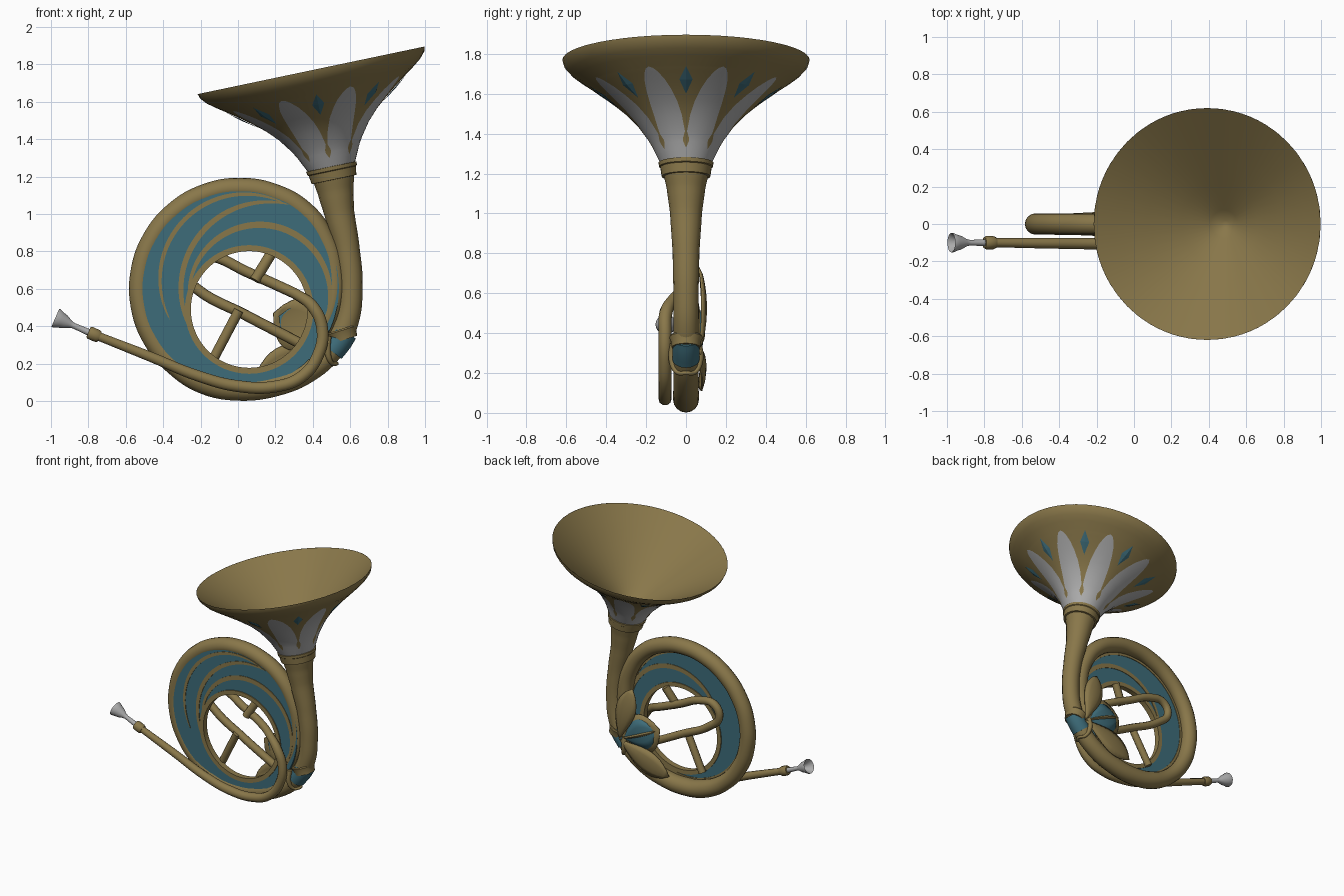
import bpy, bmesh, math
from mathutils import Vector, Matrix

cube = bpy.data.objects.get("Cube")
if cube:
    bpy.data.objects.remove(cube, do_unlink=True)


def material(name, rgb):
    m = bpy.data.materials.new(name)
    m.use_nodes = True
    m.diffuse_color = (*rgb, 1)
    m.node_tree.nodes["Principled BSDF"].inputs["Base Color"].default_value = (*rgb, 1)
    return m


GOLD = material("old gold", (0.25, 0.185, 0.068))
TEAL = material("teal enamel", (0.048, 0.152, 0.195))
SILVER = material("silver", (0.42, 0.42, 0.42))
BELL = Matrix.Translation((0.5, 0, 1.25)) @ Matrix.Rotation(math.radians(-11.85), 4, 'Y')


def finish(name, bm, mats, smooth=True, recalc=True):
    bmesh.ops.remove_doubles(bm, verts=bm.verts, dist=0.0003)
    if recalc:
        bmesh.ops.recalc_face_normals(bm, faces=bm.faces)
    me = bpy.data.meshes.new(name)
    bm.to_mesh(me)
    bm.free()
    ob = bpy.data.objects.new(name, me)
    bpy.context.collection.objects.link(ob)
    for m in mats:
        me.materials.append(m)
    if smooth:
        bpy.ops.object.select_all(action='DESELECT')
        ob.select_set(True)
        bpy.context.view_layer.objects.active = ob
        bpy.ops.object.shade_smooth_by_angle(angle=math.radians(40))
    return ob


def tube(name, pts, r, mat=GOLD, radii=None, sides=3):
    """Round tube along a smooth path, with an optional radius for each point."""
    cu = bpy.data.curves.new(name, 'CURVE')
    cu.dimensions = '3D'
    cu.bevel_depth, cu.bevel_resolution = r, sides
    cu.resolution_u, cu.use_fill_caps = 6, True
    sp = cu.splines.new('BEZIER')
    sp.bezier_points.add(len(pts) - 1)
    for i, (bp, p) in enumerate(zip(sp.bezier_points, pts)):
        bp.co = p
        bp.handle_left_type = bp.handle_right_type = 'AUTO'
        bp.radius = radii[i] / r if radii else 1
    tmp = bpy.data.objects.new(name + "_path", cu)
    bpy.context.collection.objects.link(tmp)
    dg = bpy.context.evaluated_depsgraph_get()
    me = bpy.data.meshes.new_from_object(tmp.evaluated_get(dg))
    bpy.data.objects.remove(tmp, do_unlink=True)
    bm = bmesh.new()
    bm.from_mesh(me)
    return finish(name, bm, [mat])


def lathe(name, profile, matrix, mat, sides=36):
    """Spin (height, radius) pairs about the local z axis."""
    bm = bmesh.new()
    vs = [bm.verts.new((r, 0, h)) for h, r in profile]
    es = [bm.edges.new(p) for p in zip(vs, vs[1:])]
    bmesh.ops.spin(bm, geom=vs + es, cent=(0, 0, 0), axis=(0, 0, 1),
                   angle=math.tau, steps=sides)
    bm.transform(matrix)
    return finish(name, bm, [mat])


def along(a, b):
    d = Vector(b) - Vector(a)
    return Matrix.Translation(a) @ d.to_track_quat('Z', 'Y').to_matrix().to_4x4()


def band(name, outer, inner, y0, y1, mat):
    """Slab between two matching (x, z) outlines."""
    bm = bmesh.new()
    loops = [[bm.verts.new((x, y, z)) for x, z in line]
             for line, y in ((outer, y0), (inner, y0), (inner, y1), (outer, y1))]
    for a, b in zip(loops, loops[1:] + loops[:1]):
        for i in range(len(a) - 1):
            bm.faces.new((a[i], a[i + 1], b[i + 1], b[i]))
    return finish(name, bm, [mat])


def arc(c, r, a0=0, a1=360, n=64):
    angles = [math.radians(a0 + (a1 - a0) * i / n) for i in range(n + 1)]
    rad = r if callable(r) else lambda t: r
    return [(c[0] + rad(i / n) * math.cos(a), c[1] + rad(i / n) * math.sin(a))
            for i, a in enumerate(angles)]


def polar(s, r, degrees):
    a = math.radians(degrees)
    return (r * math.cos(a), r * math.sin(a), s)


# Bell: rows of height, radius, half gap between petals (degrees)
rows = [(0, .128, 0), (.05, .152, 0), (.08, .166, 5), (.095, .174, 5),
        (.125, .192, 1.5), (.2, .246, 5), (.26, .304, 8.5), (.31, .364, 12),
        (.35, .416, 15), (.38, .458, 18), (.395, .479, 20), (.403, .49, 22.5),
        (.44, .543, 14), (.47, .582, 14), (.505, .613, 14), (.53, .62, 14)]
bm = bmesh.new()
grid = []
for s, r, g in rows:
    half = [0, g / 2, g, (g + 22.5) / 2]
    cols = half + [22.5] + [45 - a for a in half[:0:-1]]
    grid.append([bm.verts.new(polar(s, r, 45 * k + a)) for k in range(8) for a in cols])
n = len(grid[0])
for i in range(len(rows) - 1):
    for j in range(n):
        k = (j + 1) % n
        f = bm.faces.new((grid[i][j], grid[i][k], grid[i + 1][k], grid[i + 1][j]))
        if rows[i][0] < .403 and 2 <= j % 8 <= 5:
            f.material_index = 1
bm.transform(BELL)
finish("bell", bm, [GOLD, SILVER], recalc=False)

# Enamel gems between the petals, raised slightly from the bell
for k in range(8):
    bm = bmesh.new()
    low, right, high, left, peak = [bm.verts.new(polar(s, r, 45 * k + a)) for s, r, a in
                                    [(.287, .339, 0), (.345, .414, 4.6), (.398, .487, 0),
                                     (.345, .414, -4.6), (.342, .42, 0)]]
    for a, b in ((low, right), (right, high), (high, left), (left, low)):
        bm.faces.new((a, b, peak))
    bm.transform(BELL)
    finish(f"gem_{k}", bm, [TEAL], smooth=False, recalc=False)

# Bell lining: an open cone narrowing into the throat
bm = bmesh.new()
lining = [(.53, .62), (.45, .521), (.33, .372), (.2, .211), (.09, .074), (.05, .02)]
rings = [[bm.verts.new(polar(s, r, 9 * j)) for j in range(40)] for s, r in lining]
for a, b in zip(rings, rings[1:]):
    for j in range(40):
        bm.faces.new((a[j - 1], a[j], b[j], b[j - 1]))
bm.faces.new(rings[-1])
bm.transform(BELL)
finish("bell_lining", bm, [GOLD], recalc=False)

# Collar under the bell
lathe("bell_collar", [(-.07, .07), (-.066, .122), (-.02, .129), (-.016, .135),
                      (.004, .138), (.006, .12)], BELL, GOLD)

# Main tube: down from the bell, along the bottom and around the ring
C, R = (.01, .602), .535
path = [(.51, 0, 1.2), (.522, 0, 1.12), (.543, 0, 1), (.585, 0, .8), (.603, 0, .6),
        (.58, 0, .42), (.505, 0, .28), (.37, 0, .16), (.2, 0, .09)]
radii = [.113, .096, .08, .067, .063, .063, .063, .063, .064]
for a in range(270, -31, -20):
    t = math.radians(a)
    rr = R - max(0, 50 - a) * .0006
    path.append((C[0] + rr * math.cos(t), 0, C[1] + rr * math.sin(t)))
    radii.append(.065 if a > 240 else .057)
tube("main_tube", path, .06, radii=radii, sides=6)

# Enamelled plate with an off-centre round hole, gold rims and crescent stripes
H, HR = (.06, .49), .312
Y0, Y1 = -.054, -.025
band("plate", arc(C, .53), arc(H, HR + .004), Y0, Y1, TEAL)
band("hole_rim", arc(H, HR + .032), arc(H, HR), Y0 - .007, Y1 + .007, GOLD)
band("back_border", arc(C, .53), arc(C, .465), Y1 - .004, Y1 + .004, GOLD)


def stripe(name, c, r, a0, a1, w, y):
    """Thin curved stripe, tapering at both ends."""
    edges = [arc(c, lambda u: r + sign * w * math.sin(math.pi * u) ** .5, a0, a1)
             for sign in (1, -1)]
    band(name, *edges, y - .004, y + .004, GOLD)


stripe("outer_stripe", (.04, .65), .457, 62, 208, .012, Y0)
stripe("middle_stripe", (.16, .6), .465, 76, 219, .015, Y0)
stripe("inner_stripe_front", (.115, .565), .378, -30, 185, .017, Y0)
stripe("inner_stripe_back", (.115, .565), .378, -30, 185, .017, Y1)

# Mouth pipe, bending back across the hole and joined to the lower pipe behind the plate
tube("mouth_pipe", [(-.76, -.1, .352), (-.47, -.103, .238), (-.2, -.105, .13),
                    (0, -.105, .08), (.2, -.105, .078), (.34, -.105, .13),
                    (.43, -.105, .25), (.45, -.105, .39), (.4, -.1, .505),
                    (.33, -.07, .56), (.24, -.03, .605), (.05, 0, .69), (-.14, .02, .775),
                    (-.26, .025, .775), (-.3, .025, .69), (-.22, .02, .6),
                    (.04, 0, .46), (.33, -.005, .31)], .03,
     radii=[.024, .028, .031] + [.033] * 6 + [.029] * 9)

# Braces
tube("upper_brace", [(.175, 0, .785), (.09, -.03, .645)], .029)
tube("lower_brace", [(.005, -.02, .485), (-.14, 0, .21)], .027)

# Ferrule and mouthpiece
M = along((-.74, -.1, .343), (-.975, -.1, .445))
lathe("ferrule", [(0, 0), (0, .03), (.015, .036), (.055, .036), (.065, .03), (.065, 0)],
      M, GOLD, 10)
lathe("mouthpiece", [(.06, .018), (.15, .015), (.17, .02), (.2, .036), (.225, .043),
                     (.25, .053), (.258, .052), (.25, .044), (.2, .012), (.195, 0)],
      M, SILVER, 20)

# Calyx: enamelled sleeve on the main tube with a flared gold band and a pointed edge
tube("calyx_sleeve", [(.572, 0, .37), (.545, 0, .325), (.5, 0, .268)], .068, TEAL, sides=6)
lathe("calyx_band", [(0, .06), (0, .072), (.03, .076), (.052, .084), (.06, .08), (.055, .06)],
      along((.569, 0, .328), (.55, 0, .388)), GOLD, 20)
rib = [(.48, -.06, .345), (.478, -.07, .27), (.5, -.045, .205)]
tube("calyx_edge", rib + [(.528, 0, .2)] + [(x, -y, z) for x, y, z in rib[::-1]],
     .014, radii=[.02, .018, .012, .01, .012, .018, .02])


def leaf(name, base, tip, width, y, mat, bulge=.03):
    """Curved pointed leaf, rounded towards its tip."""
    b, t = Vector(base), Vector(tip)
    side = Vector((-(t - b).y, (t - b).x)).normalized()
    bm = bmesh.new()
    strips = []
    for i in range(13):
        u = i / 12
        w = width / 2 * math.sin(math.pi * u ** 1.4) ** .8 if 0 < i < 12 else 0
        lift = bulge * max(0, math.sin(math.pi * u)) ** .6
        p = b.lerp(t, u)
        strips.append([bm.verts.new(((p + side * w * v).x, y + lift * (1 - v * v / 2),
                                     (p + side * w * v).y)) for v in (-1, -.5, 0, .5, 1)])
    for a, c in zip(strips, strips[1:]):
        for j in range(4):
            bm.faces.new((a[j], a[j + 1], c[j + 1], c[j]))
    ob = finish(name, bm, [mat])
    mod = ob.modifiers.new("thickness", 'SOLIDIFY')
    mod.thickness, mod.offset = .01, 0


# Leaves spreading from the calyx across the back
root = (.52, .32)
leaf("upper_leaf", root, (.41, .73), .16, .062, GOLD, .038)
leaf("middle_leaf", root, (.19, .47), .29, .045, GOLD)
leaf("middle_leaf_enamel", (.49, .335), (.22, .455), .22, .054, TEAL)
leaf("middle_leaf_vein", (.5, .33), (.22, .455), .03, .06, GOLD)
leaf("lower_leaf", root, (.1, .14), .18, .062, GOLD, .036)
